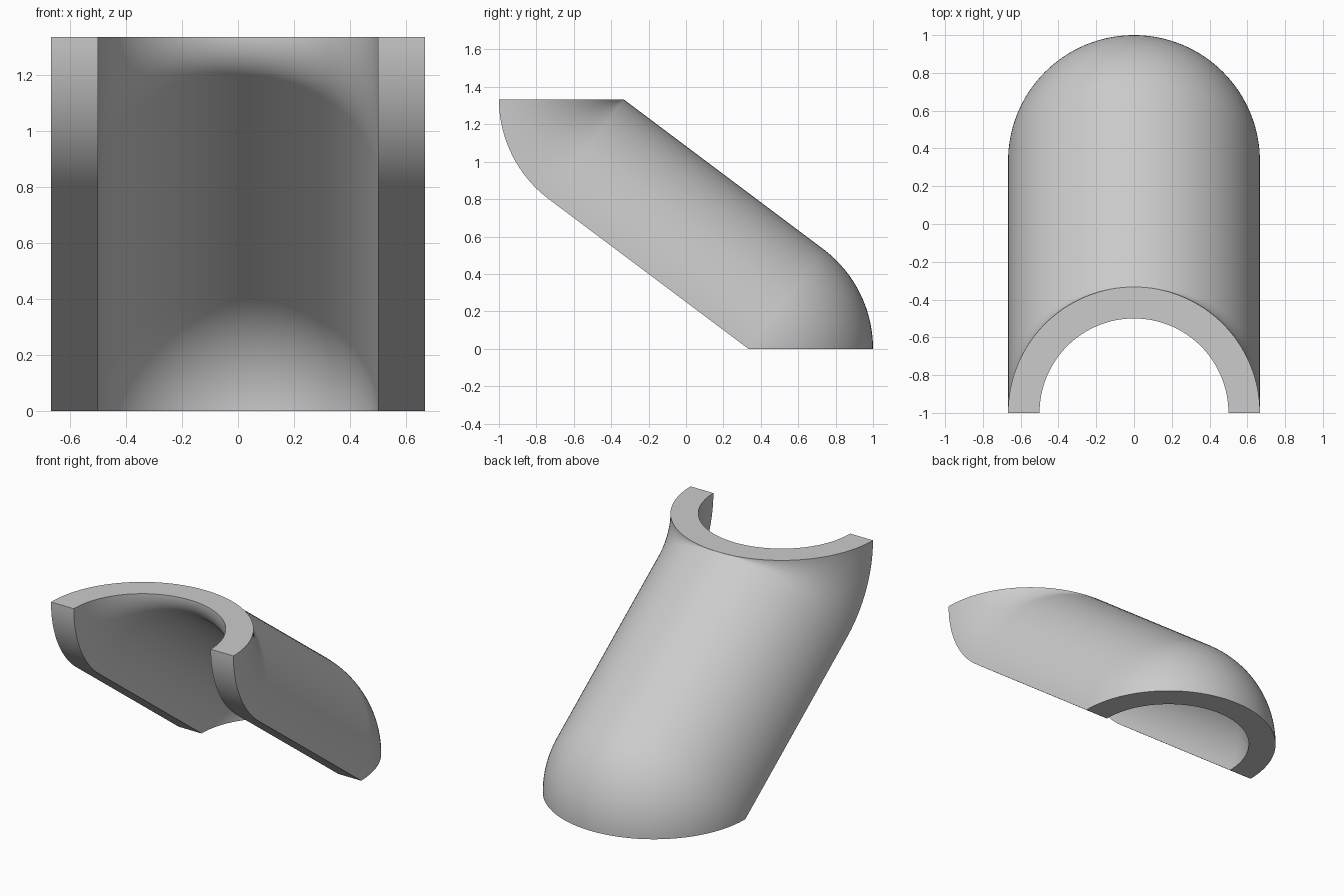
import bpy
import bmesh
from math import sin, cos, pi, atan2, radians
from mathutils import Vector

cube = bpy.data.objects.get("Cube")
if cube:
    bpy.data.objects.remove(cube, do_unlink=True)

OUTER, INNER = 2 / 3, 0.5
BEND = atan2(4, 3)
ARC_STEPS, BEND_STEPS = 64, 24

# Half-ring section: (x, depth) pairs, outer arc out and inner arc back
angles = [pi * i / ARC_STEPS for i in range(ARC_STEPS + 1)]
section = [(OUTER * cos(a), OUTER * sin(a)) for a in angles]
section += [(INNER * cos(a), INNER * sin(a)) for a in reversed(angles)]
count = len(section)


def depth_axis(tilt):
    return Vector((0, cos(tilt), sin(tilt)))


# Path: lower bend hinges on the cut edge, upper bend on the outer crown
lower_hinge = Vector((0, 1 / 3, 0))
upper_hinge = Vector((0, -1 / 3, 4 / 3))
tilts = [BEND * i / BEND_STEPS for i in range(BEND_STEPS + 1)]
stations = [(lower_hinge, t) for t in tilts]
stations += [(upper_hinge - depth_axis(t) * OUTER, t) for t in reversed(tilts)]

# Sweep the section along the path
bm = bmesh.new()
rings = []
for origin, tilt in stations:
    axis = depth_axis(tilt)
    rings.append([bm.verts.new(origin + Vector((x, 0, 0)) + axis * d)
                  for x, d in section])
for low, high in zip(rings, rings[1:]):
    for i in range(count):
        j = (i + 1) % count
        bm.faces.new((low[i], low[j], high[j], high[i]))

# Flat end caps
for ring in (rings[0], rings[-1]):
    for i in range(ARC_STEPS):
        bm.faces.new((ring[i], ring[i + 1],
                      ring[count - 2 - i], ring[count - 1 - i]))

bmesh.ops.remove_doubles(bm, verts=bm.verts, dist=1e-5)
bmesh.ops.recalc_face_normals(bm, faces=bm.faces)
mesh = bpy.data.meshes.new("half_pipe_offset")
bm.to_mesh(mesh)
bm.free()

pipe = bpy.data.objects.new("half_pipe_offset", mesh)
bpy.context.collection.objects.link(pipe)
bpy.ops.object.select_all(action='DESELECT')
pipe.select_set(True)
bpy.context.view_layer.objects.active = pipe
bpy.ops.object.shade_smooth_by_angle(angle=radians(30))
